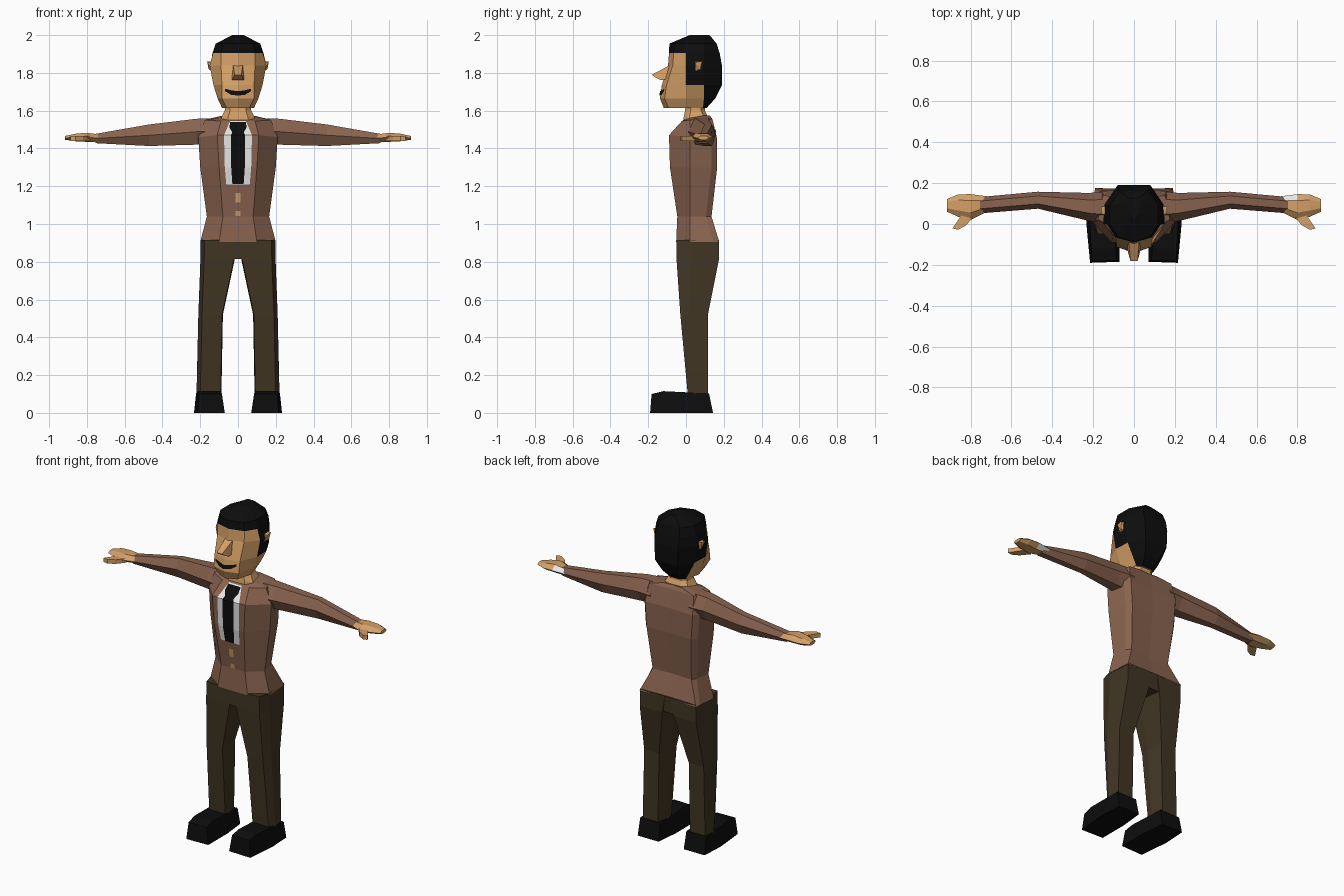
import bpy, bmesh
from mathutils import Vector

cube = bpy.data.objects.get("Cube")
if cube:
    bpy.data.objects.remove(cube, do_unlink=True)


def material(name, *rgb):
    m = bpy.data.materials.new(name)
    m.use_nodes = True
    m.diffuse_color = (*rgb, 1)
    m.node_tree.nodes["Principled BSDF"].inputs["Base Color"].default_value = (*rgb, 1)
    return m


JACKET = material("jacket brown", .25, .125, .078)
TROUSERS = material("trouser brown", .053, .036, .017)
SKIN = material("skin tan", .66, .35, .135)
BLACK = material("black", .004, .004, .004)
WHITE = material("shirt white", .8, .8, .8)


def finish(name, bm, mats, rule=None, closed=True):
    if closed:
        bmesh.ops.recalc_face_normals(bm, faces=bm.faces)
    bm.normal_update()
    if rule:
        for f in bm.faces:
            f.material_index = rule(f.calc_center_median(), f.normal)
    me = bpy.data.meshes.new(name)
    bm.to_mesh(me)
    bm.free()
    for m in mats:
        me.materials.append(m)
    ob = bpy.data.objects.new(name, me)
    bpy.context.collection.objects.link(ob)
    return ob


def loft(name, rings, mats, rule=None):
    """Skin a row of equal rings and cap both ends."""
    bm = bmesh.new()
    rows = [[bm.verts.new(p) for p in r] for r in rings]
    n = len(rows[0])
    for a, b in zip(rows, rows[1:]):
        for i in range(n):
            j = (i + 1) % n
            bm.faces.new((a[i], a[j], b[j], b[i]))
    bm.faces.new(rows[0])
    bm.faces.new(rows[-1])
    return finish(name, bm, mats, rule)


def hull(name, pts, mat):
    bm = bmesh.new()
    vs = [bm.verts.new(p) for p in pts]
    res = bmesh.ops.convex_hull(bm, input=vs)
    junk = set(res["geom_interior"] + res["geom_unused"])
    bmesh.ops.delete(bm, geom=[v for v in junk if isinstance(v, bmesh.types.BMVert)], context="VERTS")
    bmesh.ops.dissolve_limit(bm, angle_limit=.02, verts=bm.verts, edges=bm.edges)
    return finish(name, bm, [mat])


def strip(name, left, right, mat):
    """Thin plate facing the front, between two lines of points."""
    bm = bmesh.new()
    a = [bm.verts.new(p) for p in left]
    b = [bm.verts.new(p) for p in right]
    for i in range(len(a) - 1):
        f = bm.faces.new((a[i], a[i + 1], b[i + 1], b[i]))
        f.normal_update()
        if f.normal.y > 0:
            f.normal_flip()
    return finish(name, bm, [mat], closed=False)


def mirrored(half):
    return half + [(-x, y, z) for x, y, z in reversed(half) if abs(x) > 1e-5]


# Jacket body: z front, z back, front y, front width, side width, side y, back width, back y
body = [
    (.905, .905, -.052, .10, .200, .02, .19, .176),
    (1.04, 1.04, -.046, .08, .165, .02, .13, .135),
    (1.30, 1.30, -.085, .10, .200, .02, .15, .165),
    (1.47, 1.45, -.090, .11, .210, .02, .16, .165),
    (1.545, 1.555, -.022, .09, .175, .02, .15, .140),
    (1.55, 1.575, -.015, .05, .095, .03, .06, .125),
]
rings = []
for zf, zb, yf, fx, sx, sy, bx, yb in body:
    rings.append(mirrored([(fx, yf, zf), (sx, sy, (zf + zb) / 2),
                           ((sx + bx) / 2, yb - .03, zb), (bx, yb, zb), (0, yb - .005, zb)]))
loft("jacket", rings, [JACKET])


def chest(z, lift):
    """Depth of a plate lying on the jacket front."""
    for a, b in zip(body, body[1:]):
        if a[0] <= z <= b[0]:
            return a[2] + (b[2] - a[2]) * (z - a[0]) / (b[0] - a[0]) - lift
    return body[-1][2] - lift


def chest_plate(name, rows, mat, lift):
    strip(name, [(-w, chest(z, lift), z) for z, w in rows],
          [(w, chest(z, lift), z) for z, w in rows], mat)


# Shirt front, tie and buttons
chest_plate("shirt_front", [(1.545, .042), (1.47, .074), (1.3, .07), (1.21, .062)], WHITE, .004)
chest_plate("tie", [(1.54, .042), (1.51, .045), (1.485, .03), (1.47, .037),
                    (1.3, .036), (1.212, .03)], BLACK, .008)
for name, lo, hi in (("upper_button", 1.115, 1.165), ("lower_button", 1.042, 1.07)):
    chest_plate(name, [(hi, .014), (lo, .014)], SKIN, .004)

# Neck
loft("neck", [mirrored([(w * .6, y0, z), (w, y0 + .03, z), (w * .9, y1 - .02, z), (w * .5, y1, z)])
              for z, w, y0, y1 in ((1.53, .092, -.016, .125), (1.565, .088, -.012, .118),
                                   (1.6, .07, -.005, .1), (1.66, .066, 0, .1))], [SKIN])

# Head: z, front y, front width, width at ears, width behind ears, back width, back y
head = [
    (1.615, -.118, .06, .085, .06, .03, .11),
    (1.665, -.138, .085, .108, .09, .05, .155),
    (1.735, -.128, .085, .130, .125, .075, .19),
    (1.84, -.095, .09, .150, .145, .08, .19),
    (1.905, -.090, .09, .132, .135, .08, .178),
    (1.955, -.088, .08, .118, .118, .07, .162),
    (2.0, .02, .015, .03, .03, .02, .125),
]
rings = []
for z, yf, fx, wx, ex, bx, yb in head:
    rings.append(mirrored([(0, yf, z), (fx, yf + .025, z), (wx, max(0, yf + .035), z),
                           (ex, min(.095, yb - .02), z), (bx, yb, z), (0, yb, z)]))


def hair_rule(c, n):
    hair = c.z > 1.905 or (c.y > .02 and c.z > 1.735) or (c.y > .085 and c.z > 1.62)
    return 1 if hair else 0


loft("head", rings, [SKIN, BLACK], hair_rule)

# Nose and mouth
hull("nose", [(s * x, y, z) for s in (-1, 1) for x, y, z in
              ((.025, -.088, 1.84), (.018, -.18, 1.79), (.03, -.135, 1.762),
               (.034, -.1, 1.765), (.022, -.165, 1.778))], SKIN)


def mouth_line(heights):
    xs = (-.07, -.037, 0, .037, .07)
    return [(x, -.143 + (z - 1.665) * .143 + .3 * abs(x), z) for x, z in zip(xs, heights)]


strip("mouth", mouth_line((1.716, 1.708, 1.703, 1.708, 1.716)),
      mouth_line((1.704, 1.684, 1.68, 1.684, 1.704)), BLACK)


def arm_ring(s, x, y0, y1, z0, z1):
    ya, yb, zm = y0 + (y1 - y0) * .28, y0 + (y1 - y0) * .75, (z0 + z1) / 2
    return [(s * x, y, z) for y, z in ((y0, zm), (ya, z1), (yb, z1), (y1, zm), (yb, z0), (ya, z0))]


def leg_ring(s, z, xi, xo, yf, yb):
    ym = yf + (yb - yf) * .35
    return [(s * x, y, z) for x, y in ((xi + .004, yf), (xo - .02, yf), (xo, ym),
                                       (xo - .01, yb), (xi + .02, yb), (xi, ym))]


# Paired parts
for side, s in (("left", 1), ("right", -1)):
    hull(side + "_ear", [(s * x, y, z) for x, y, z in
                         ((.14, .045, 1.86), (.14, .05, 1.81), (.162, .085, 1.862), (.162, .05, 1.855),
                          (.14, .085, 1.86), (.156, .075, 1.82), (.14, .08, 1.815))], SKIN)

    loft(side + "_sleeve", [arm_ring(s, *r) for r in (
        (.13, .0, .16, 1.42, 1.56), (.22, .015, .152, 1.42, 1.557),
        (.47, .075, .158, 1.413, 1.527), (.755, .052, .132, 1.428, 1.477))], [JACKET])

    # A shirt cuff shows behind the left wrist only
    loft(side + "_hand", [arm_ring(s, *r) for r in (
        (.72, .06, .136, 1.435, 1.472), (.80, .02, .146, 1.435, 1.483),
        (.86, .035, .145, 1.438, 1.478), (.915, .06, .122, 1.446, 1.466))], [SKIN, WHITE],
        lambda c, n: 1 if .73 < c.x < .8 and n.y > .4 else 0)
    hull(side + "_thumb", [(s * x, y, z) for z in (1.44, 1.465) for x, y in
                           ((.78, .045), (.84, .05), (.82, -.005), (.86, -.028), (.888, -.022), (.865, .002))], SKIN)

    loft(side + "_trouser_leg", [leg_ring(s, *r) for r in (
        (.915, 0, .197, -.05, .174), (.81, .018, .199, -.05, .174),
        (.52, .08, .21, -.03, .116), (.09, .088, .22, .01, .116))], [TROUSERS])

    sole = [(.07, -.185), (.215, -.19), (.233, 0), (.225, .143), (.085, .143), (.07, 0)]
    top = [(.085, -.178, .1), (.205, -.182, .1), (.21, -.12, .115), (.09, -.12, .115),
           (.222, .122, .103), (.088, .122, .103)]
    hull(side + "_shoe", [(s * x, y, 0) for x, y in sole] + [(s * x, y, z) for x, y, z in top], BLACK)

# Trouser seat joining the legs
loft("trouser_seat", [mirrored([(.06, -.05, z), (.09, .03, z), (.06, y, z)])
                      for z, y in ((.815, .168), (.915, .174))], [TROUSERS])
